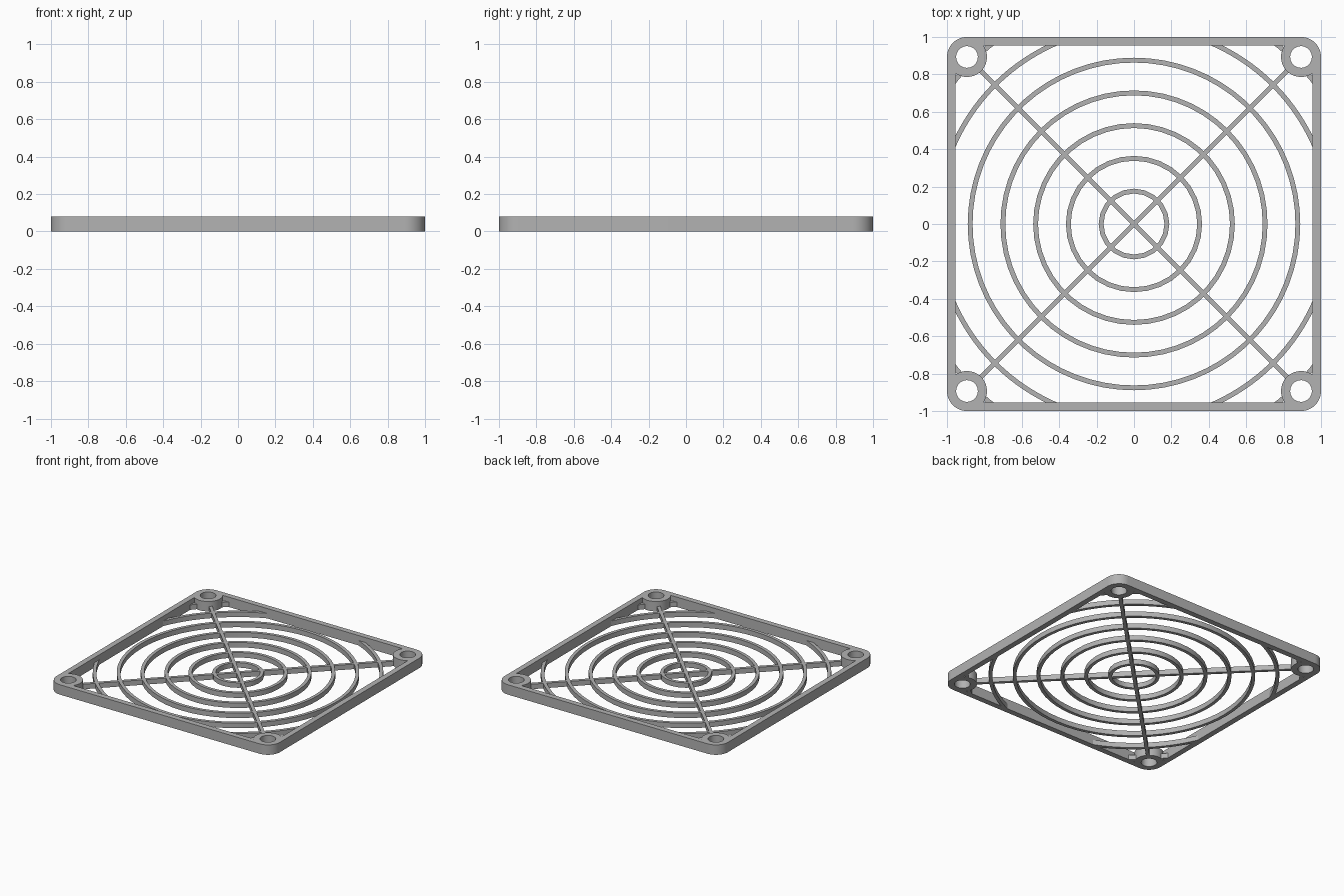
import bpy, bmesh
from math import sin, cos, pi, radians, acos, atan2, sqrt

if "Cube" in bpy.data.objects:
    bpy.data.objects.remove(bpy.data.objects["Cube"])

HALF, INNER = 1.0, 0.955              # frame outside and opening half-widths
BOSS, BOSS_R, HOLE_R = 0.893, 0.107, 0.058
FRAME_H, GRILL_H = 0.08, 0.04
BAR = 0.026

grey = bpy.data.materials.new("grey plastic")
grey.use_nodes = True
COLOUR = (0.45, 0.45, 0.45, 1)
grey.diffuse_color = COLOUR
grey.node_tree.nodes["Principled BSDF"].inputs["Base Color"].default_value = COLOUR


def arc(cx, cy, r, a0, a1, n):
    return [(cx + r * cos(a0 + (a1 - a0) * i / n),
             cy + r * sin(a0 + (a1 - a0) * i / n)) for i in range(n + 1)]


def four_corners(points):
    """Repeat a corner outline by quarter turns into one closed loop."""
    loop = []
    for k in range(4):
        c, s = round(cos(k * pi / 2)), round(sin(k * pi / 2))
        loop += [(x * c - y * s, x * s + y * c) for x, y in points]
    return loop


def plate(name, loops, height):
    """Fill flat outlines (with holes) and extrude them up from the ground."""
    bm = bmesh.new()
    edges = []
    for loop in loops:
        vs = [bm.verts.new((x, y, 0)) for x, y in loop]
        edges += [bm.edges.new((a, b)) for a, b in zip(vs, vs[1:] + vs[:1])]
    bmesh.ops.triangle_fill(bm, edges=edges, use_beauty=True, use_dissolve=False)
    res = bmesh.ops.extrude_face_region(bm, geom=bm.faces[:], use_keep_orig=True)
    top = [g for g in res["geom"] if isinstance(g, bmesh.types.BMVert)]
    bmesh.ops.translate(bm, verts=top, vec=(0, 0, height))
    bmesh.ops.recalc_face_normals(bm, faces=bm.faces[:])
    mesh = bpy.data.meshes.new(name)
    bm.to_mesh(mesh)
    bm.free()
    mesh.materials.append(grey)
    obj = bpy.data.objects.new(name, mesh)
    bpy.context.collection.objects.link(obj)
    bpy.ops.object.select_all(action='DESELECT')
    obj.select_set(True)
    bpy.context.view_layer.objects.active = obj
    bpy.ops.object.shade_smooth_by_angle(angle=radians(30))
    return obj


# Square frame with rounded corners and drilled screw bosses
dx = INNER - BOSS
bite = atan2(sqrt(BOSS_R ** 2 - dx ** 2), dx)
outside = four_corners(arc(BOSS, BOSS, HALF - BOSS, 0, pi / 2, 12))
opening = four_corners(arc(BOSS, BOSS, BOSS_R, 2 * pi - bite, pi / 2 + bite, 20))
holes = [arc(sx * BOSS, sy * BOSS, HOLE_R, 0, 2 * pi, 32)[:-1]
         for sx in (-1, 1) for sy in (-1, 1)]
plate("frame", [outside, opening] + holes, FRAME_H)

# Concentric full rings
for i in range(5):
    r = 0.189 + 0.175 * i
    n = 20 + 12 * i
    plate(f"ring_{i + 1}", [arc(0, 0, r, 0, 2 * pi, n)[:-1],
                            arc(0, 0, r - BAR, 0, 2 * pi, n)[:-1]], GRILL_H)


def ring_piece(name, r, a0, a1, n):
    plate(name, [arc(0, 0, r, a0, a1, n) + arc(0, 0, r - BAR, a1, a0, n)], GRILL_H)


# Outer rings, cut short by the frame and by the bosses
start6 = acos(0.978 / 1.052)
start7 = acos(0.978 / 1.227)
stop7 = radians(41.2)
for k in range(4):
    turn = k * pi / 2
    ring_piece(f"outer_arc_{k + 1}", 1.065, turn + start6, turn + pi / 2 - start6, 16)
    ring_piece(f"corner_web_{k + 1}a", 1.24, turn + start7, turn + stop7, 2)
    ring_piece(f"corner_web_{k + 1}b", 1.24, turn + pi / 2 - stop7, turn + pi / 2 - start7, 2)

# Diagonal spokes from boss to boss
for k, name in enumerate(("spoke_a", "spoke_b")):
    L, w = 1.175, BAR / 2
    spoke = plate(name, [[(-L, -w), (L, -w), (L, w), (-L, w)]], GRILL_H)
    spoke.rotation_euler.z = pi / 4 + k * pi / 2
